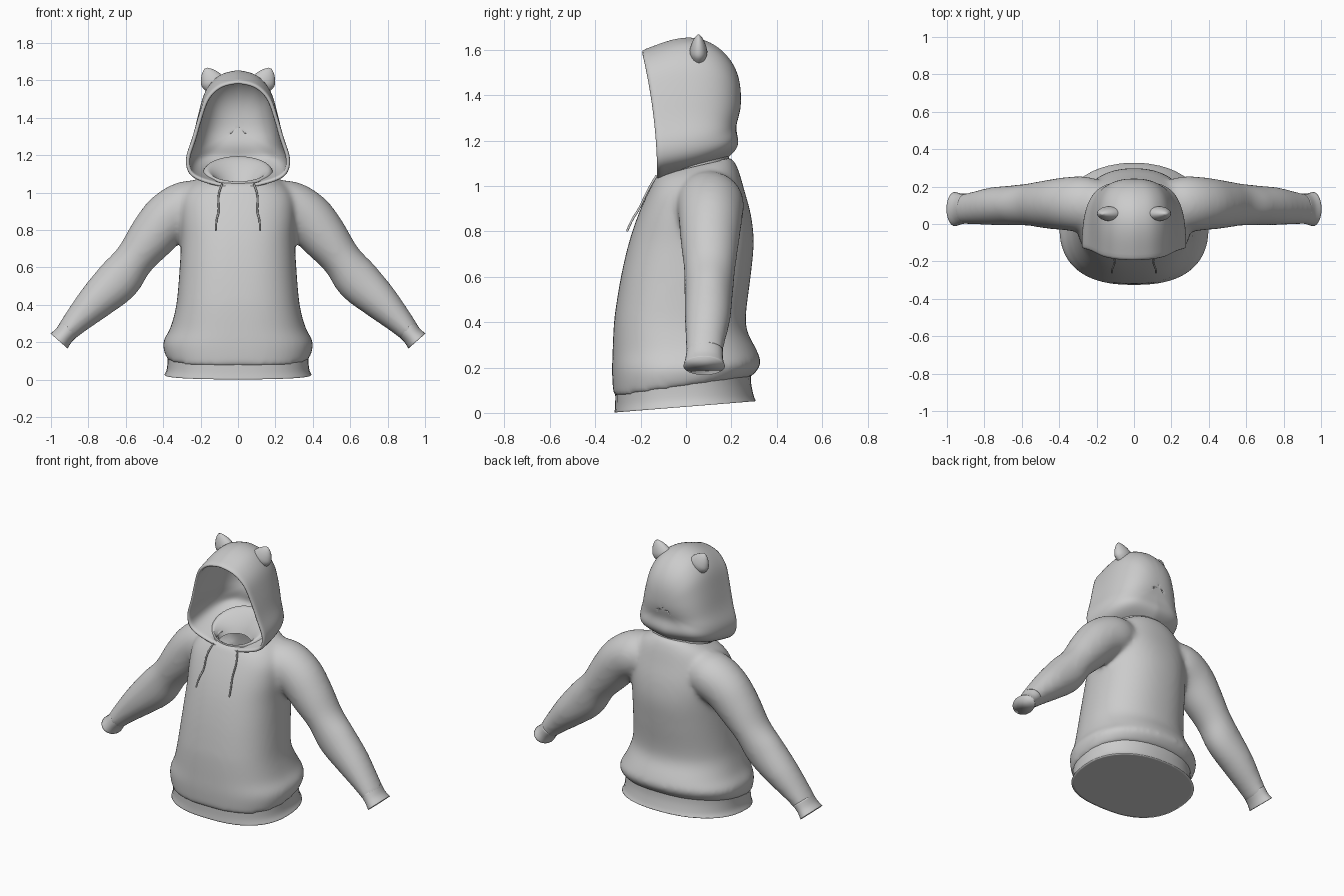
import bpy, bmesh
from math import sin, cos, pi, exp, hypot
from mathutils import Vector

if "Cube" in bpy.data.objects:
    bpy.data.objects.remove(bpy.data.objects["Cube"])

cloth = bpy.data.materials.new("grey cloth")
cloth.use_nodes = True
GREY = (0.6, 0.6, 0.6, 1)
cloth.diffuse_color = GREY
cloth.node_tree.nodes["Principled BSDF"].inputs["Base Color"].default_value = GREY


def refine(rows, n=4):
    """Catmull-Rom interpolation of rows of numbers."""
    out = []
    for i in range(len(rows) - 1):
        p = [rows[max(0, min(len(rows) - 1, i + k))] for k in (-1, 0, 1, 2)]
        for j in range(n):
            t = j / n
            out.append([b + 0.5 * t * (c - a + t * (2*a - 5*b + 4*c - d + t * (3*(b - c) + d - a)))
                        for a, b, c, d in zip(*p)])
    return out + [list(rows[-1])]


def loft(bm, rings, start=True, end=True):
    loops = [[bm.verts.new(p) for p in ring] for ring in rings]
    for a, b in zip(loops, loops[1:]):
        for i in range(len(a)):
            j = (i + 1) % len(a)
            bm.faces.new((a[i], a[j], b[j], b[i]))
    if start:
        bm.faces.new(loops[0][::-1])
    if end:
        bm.faces.new(loops[-1])


def finish(name, bm, angle=1.2):
    bmesh.ops.recalc_face_normals(bm, faces=bm.faces[:])
    mesh = bpy.data.meshes.new(name)
    bm.to_mesh(mesh)
    bm.free()
    obj = bpy.data.objects.new(name, mesh)
    bpy.context.collection.objects.link(obj)
    mesh.materials.append(cloth)
    bpy.ops.object.select_all(action='DESELECT')
    obj.select_set(True)
    bpy.context.view_layer.objects.active = obj
    bpy.ops.object.shade_smooth_by_angle(angle=angle)
    return obj


def power(v, e):
    return abs(v) ** e * (1 if v > 0 else -1)


def torso_ring(z, w, front, back, tilt, n=48):
    """Rounded horizontal section, fuller at the front, tilted up towards the back."""
    pts = []
    for i in range(n):
        a = 2 * pi * i / n
        e = 0.9 if sin(a) > 0 else 0.8
        y = (front + back) / 2 + (back - front) / 2 * power(sin(a), e)
        pts.append((w * power(cos(a), e), y, z + tilt * y))
    return pts


def sleeve_rings(rows, side, n=24):
    """Rows: x, z, radius in the arm plane, y centre, y radius."""
    rings = []
    for i, (x, z, r, yc, ry) in enumerate(rows):
        a, b = rows[max(0, i - 1)], rows[min(len(rows) - 1, i + 1)]
        d = Vector((b[0] - a[0], b[1] - a[1])).normalized()
        rings.append([(side * (x - d.y * r * cos(t)), yc + ry * sin(t), z + d.x * r * cos(t))
                      for t in (2 * pi * k / n for k in range(n))])
    return rings


# Body and sleeves, blended into one cloth surface
torso = [(0.115, 0.382, -0.32, 0.29, 0.15), (0.195, 0.403, -0.326, 0.33, 0.06),
         (0.27, 0.365, -0.324, 0.312, 0.02), (0.36, 0.338, -0.32, 0.27, 0),
         (0.44, 0.325, -0.313, 0.265, 0), (0.60, 0.312, -0.287, 0.285, 0),
         (0.75, 0.305, -0.252, 0.299, 0), (0.87, 0.31, -0.212, 0.287, 0),
         (0.97, 0.30, -0.172, 0.257, 0.05), (1.04, 0.25, -0.142, 0.23, 0.15),
         (1.08, 0.17, -0.127, 0.2, 0.25)]
sleeve = [(0.14, 0.93, 0.12, 0.09, 0.13), (0.26, 0.925, 0.142, 0.105, 0.15),
          (0.37, 0.865, 0.141, 0.108, 0.142), (0.465, 0.757, 0.128, 0.105, 0.13),
          (0.555, 0.642, 0.108, 0.104, 0.115), (0.64, 0.533, 0.121, 0.1, 0.108),
          (0.76, 0.418, 0.101, 0.095, 0.102), (0.865, 0.312, 0.073, 0.085, 0.087),
          (0.925, 0.245, 0.057, 0.08, 0.081)]
bm = bmesh.new()
loft(bm, [torso_ring(*r) for r in refine(torso)])
for side in (-1, 1):
    loft(bm, sleeve_rings(refine(sleeve), side))
blend = finish("body_source", bm)
mod = blend.modifiers.new("blend", 'REMESH')
mod.mode = 'VOXEL'
mod.voxel_size = 0.013
mod = blend.modifiers.new("soften", 'SMOOTH')
mod.factor = 0.5
mod.iterations = 20
blended = blend.evaluated_get(bpy.context.evaluated_depsgraph_get())
bm = bmesh.new()
bm.from_mesh(blended.to_mesh())
bpy.data.objects.remove(blend)


def cut_hole(bm, rx, yc, ry, low, high):
    """Remove the faces inside an upright ellipse between two heights."""
    inside = []
    for f in bm.faces:
        c = f.calc_center_median()
        if low < c.z < high and hypot(c.x / rx, (c.y - yc) / ry) < 1:
            inside.append(f)
    bmesh.ops.delete(bm, geom=inside, context='FACES')


# Neck opening
cut_hole(bm, 0.125, 0.0, 0.105, 1, 1.3)
finish("body_and_sleeves", bm)

# Hem with a closed underside, shaded softly round its lower edge
hem = [(0.027, 0.393, -0.315, 0.308, 0.08), (0.06, 0.38, -0.312, 0.298, 0.06),
       (0.12, 0.377, -0.312, 0.287, 0.04), (0.19, 0.38, -0.312, 0.285, 0.03)]
bm = bmesh.new()
underside = torso_ring(0.027, 0.375, -0.30, 0.293, 0.08)
loft(bm, [underside] + [torso_ring(*r) for r in refine(hem)], end=False)
finish("hem", bm, pi)

# Cuffs with softly shaded ends
cuff = [(0.90, 0.275, 0.06, 0.083, 0.08), (0.93, 0.238, 0.055, 0.08, 0.083),
        (0.957, 0.207, 0.061, 0.08, 0.092)]
for side, label in ((1, "left"), (-1, "right")):
    bm = bmesh.new()
    loft(bm, sleeve_rings(refine(cuff), side))
    finish(label + "_cuff", bm, pi)

# Hood: an egg-shaped face opening swept back into a dome
half = [(0, 1.588), (0.09, 1.568), (0.16, 1.505), (0.198, 1.41), (0.237, 1.28),
        (0.268, 1.18), (0.25, 1.10), (0.16, 1.055), (0, 1.02)]
half = refine(half, 3)
egg = half + [(-x, z) for x, z in half[-2:0:-1]]
MID = 1.32
STEPS = 26
rings = []
for i in range(STEPS):
    u = i / (STEPS - 0.7)
    a = pi / 2 * u * u * (3 - 2 * u)
    s = sin(a) ** 0.5
    ring = []
    for x, z in egg:
        front = -0.128 - 0.07 * ((z - 1.03) / 0.57) ** 2
        y = front + (0.232 - front) * s
        top = max(0, (z - MID) / 0.27)
        low = max(0, (MID - z) / 0.3)
        kx = cos(a) ** (0.75 - 0.1 * low) * (1 - 0.15 * min(1, 2 * low) * s * s + 0.1 * top * s)
        kz = cos(a) ** (0.5 - 0.12 * low)
        zz = MID + (z - MID) * kz + 0.062 * top * sin(pi * s ** 1.1) + 0.24 * low * (y + 0.13)
        # roll of cloth around the nape
        roll = exp(-((zz - 1.175) / 0.04) ** 2) * s ** 4
        dip = exp(-((zz - 1.26) / 0.06) ** 2) * s ** 4
        ring.append((x * kx * (1 + 0.06 * roll), y + 0.012 * roll - 0.02 * dip, zz))
    rings.append(ring)
bm = bmesh.new()
loft(bm, rings, start=False)
cut_hole(bm, 0.125, 0.0, 0.105, 1, 1.17)
hood = finish("hood", bm)
mod = hood.modifiers.new("cloth thickness", 'SOLIDIFY')
mod.thickness = 0.022
mod.offset = 0
mod = hood.modifiers.new("soft edge", 'SUBSURF')
mod.levels = mod.render_levels = 1

# Collar: a folded funnel inside the hood, low at the front and high at the nape
collar = [(0.19, 1.05, 1.12), (0.185, 1.057, 1.175), (0.165, 1.06, 1.195),
          (0.14, 1.052, 1.165), (0.115, 1.04, 1.11), (0.1, 1.02, 1.06)]
bm = bmesh.new()
loft(bm, [[(r * cos(a), 0.8 * r * (1 + sin(a)) - 0.115, (lo + hi) / 2 + (hi - lo) / 2 * sin(a))
           for a in (2 * pi * k / 32 for k in range(32))] for r, lo, hi in refine(collar, 3)],
     start=False, end=False)
finish("collar", bm, pi)

# Drawstrings
for side, label in ((1, "left"), (-1, "right")):
    curve = bpy.data.curves.new(label + "_drawstring", 'CURVE')
    curve.dimensions = '3D'
    curve.bevel_depth = 0.005
    curve.bevel_resolution = 3
    curve.use_fill_caps = True
    path = [(0.085, -0.13, 1.045), (0.11, -0.165, 0.99), (0.10, -0.205, 0.9),
            (0.118, -0.24, 0.85), (0.118, -0.26, 0.80)]
    spline = curve.splines.new('NURBS')
    spline.points.add(len(path) - 1)
    for p, (x, y, z) in zip(spline.points, path):
        p.co = (side * x, y, z, 1)
    spline.order_u = 3
    spline.use_endpoint_u = True
    curve.materials.append(cloth)
    bpy.context.collection.objects.link(bpy.data.objects.new(label + "_drawstring", curve))

# Ears: flattened, blunt cones leaning outwards
for side, label in ((1, "left"), (-1, "right")):
    bm = bmesh.new()
    rings = []
    for t, r in refine([(0, 0.05), (0.3, 0.06), (0.6, 0.048), (0.85, 0.028), (1, 0.008)]):
        cx, cz = 0.117 + 0.055 * t, 1.56 + 0.105 * t
        rings.append([(side * (cx + r * cos(a)), 0.055 + 0.65 * r * sin(a) + 0.02 * r * cos(a),
                       cz - 0.4 * r * cos(a)) for a in (2 * pi * k / 20 for k in range(20))])
    loft(bm, rings)
    finish(label + "_ear", bm)
